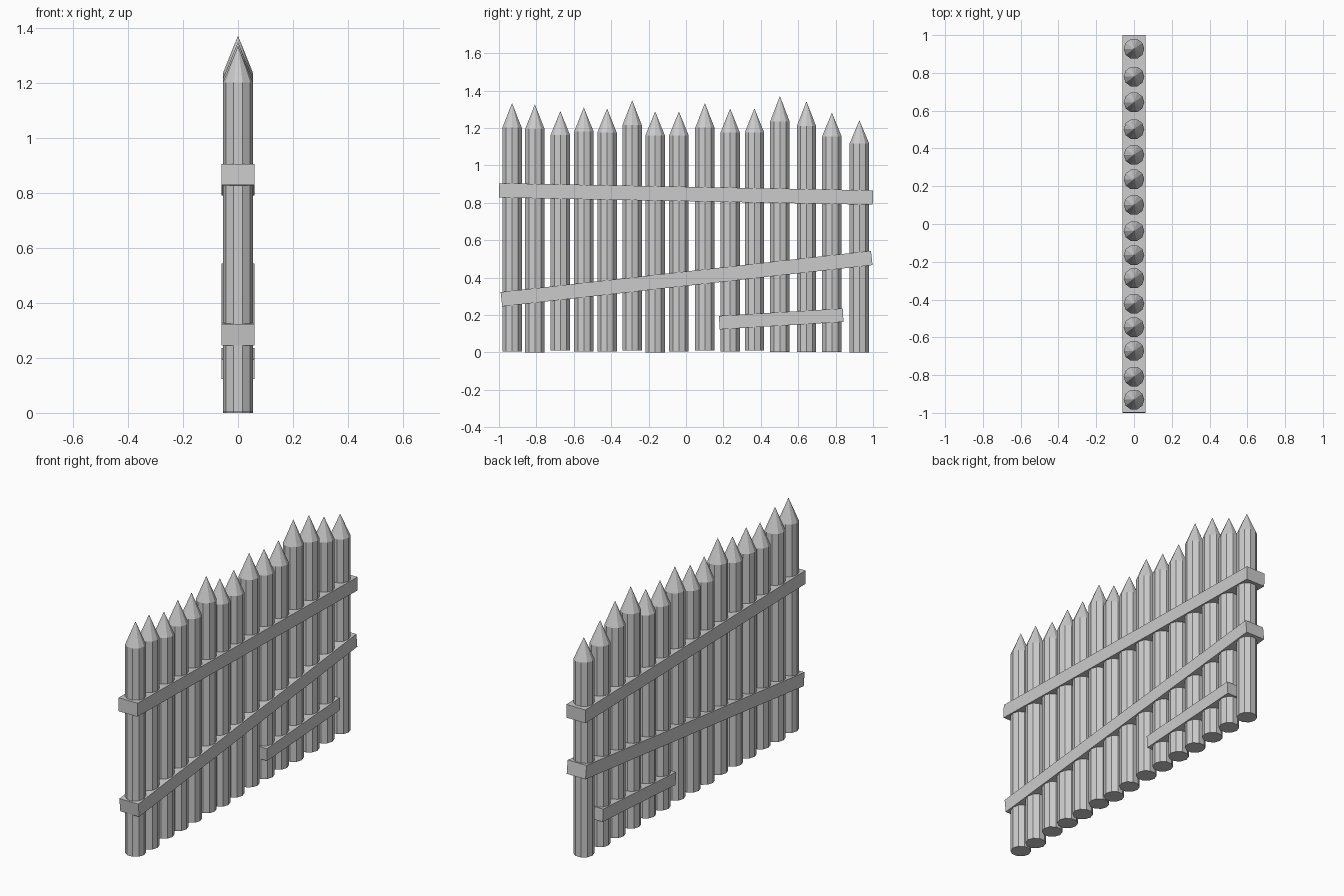
import bpy, bmesh, math
from mathutils import Matrix

if "Cube" in bpy.data.objects:
    bpy.data.objects.remove(bpy.data.objects["Cube"])

STAKE_R = 0.0545
SIDES = 10

# stake centre y, bottom z, tip z
STAKES = [
    (-0.93, 0.005, 1.333), (-0.808, 0.0, 1.326), (-0.672, 0.01, 1.29),
    (-0.546, 0.006, 1.31), (-0.422, 0.006, 1.304), (-0.288, 0.01, 1.348),
    (-0.165, 0.0, 1.288), (-0.038, 0.004, 1.288), (0.101, 0.01, 1.332),
    (0.236, 0.006, 1.304), (0.366, 0.01, 1.304), (0.502, 0.003, 1.371),
    (0.644, 0.003, 1.342), (0.78, 0.003, 1.282), (0.927, 0.0, 1.241),
]


def finish(bm, name):
    bmesh.ops.recalc_face_normals(bm, faces=bm.faces)
    mesh = bpy.data.meshes.new(name)
    bm.to_mesh(mesh)
    bm.free()
    obj = bpy.data.objects.new(name, mesh)
    bpy.context.collection.objects.link(obj)
    return obj


def stake(name, y, bottom, tip):
    """Ten-sided post with a pointed top."""
    shoulder = tip - 0.099 * (tip - bottom)
    bm = bmesh.new()
    base = [bm.verts.new((STAKE_R * math.cos(math.tau * i / SIDES),
                          y + STAKE_R * math.sin(math.tau * i / SIDES), bottom))
            for i in range(SIDES)]
    top = [bm.verts.new((v.co.x, v.co.y, shoulder)) for v in base]
    point = bm.verts.new((0, y, tip))
    bm.faces.new(base[::-1])
    for i in range(SIDES):
        j = (i + 1) % SIDES
        bm.faces.new((base[i], base[j], top[j], top[i]))
        bm.faces.new((top[i], top[j], point))
    return finish(bm, name)


def rail(name, start, end, height, depth=0.12):
    """Plank through the stakes, between two (y, z) centre points."""
    dy, dz = end[0] - start[0], end[1] - start[1]
    centre = Matrix.Translation((0, (start[0] + end[0]) / 2, (start[1] + end[1]) / 2))
    size = Matrix.Diagonal((depth, math.hypot(dy, dz), height, 1))
    bm = bmesh.new()
    bmesh.ops.create_cube(bm, size=1,
                          matrix=centre @ Matrix.Rotation(math.atan2(dz, dy), 4, 'X') @ size)
    return finish(bm, name)


# Row of stakes
for n, (y, bottom, tip) in enumerate(STAKES, 1):
    stake(f"stake_{n:02d}", y, bottom, tip)

# Crooked cross rails
rail("upper_rail", (-0.999, 0.866), (0.999, 0.828), 0.077)
rail("middle_rail", (-0.987, 0.284), (0.993, 0.505), 0.077)
rail("short_lower_rail", (0.178, 0.159), (0.84, 0.199), 0.072)
